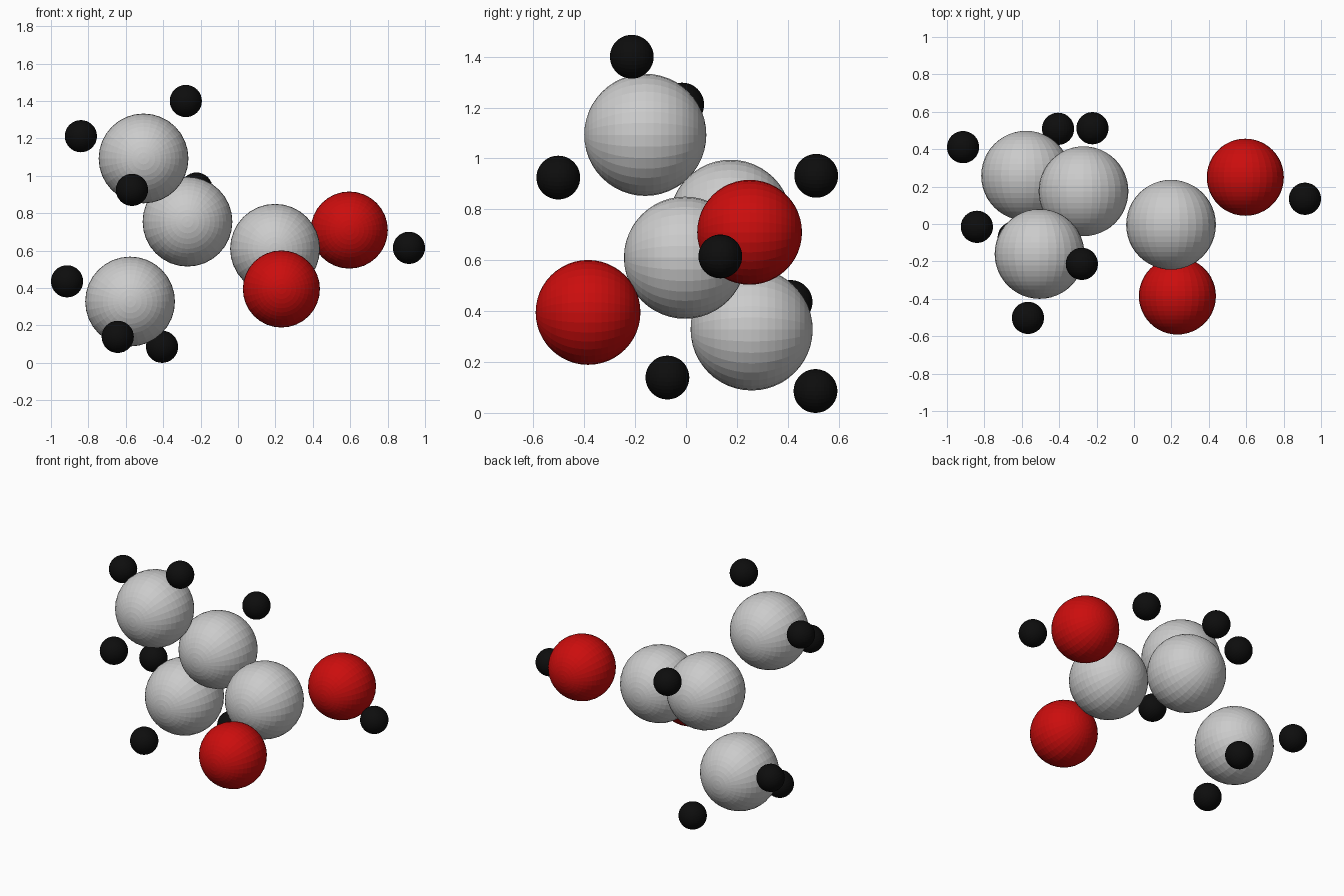
import bpy
import math

if "Cube" in bpy.data.objects:
    bpy.data.objects.remove(bpy.data.objects["Cube"])


def material(name, rgb):
    m = bpy.data.materials.new(name)
    m.diffuse_color = (*rgb, 1.0)
    m.use_nodes = True
    m.node_tree.nodes["Principled BSDF"].inputs["Base Color"].default_value = m.diffuse_color
    return m


red = material("oxygen_red", (0.6, 0.004, 0.004))
black = material("hydrogen_black", (0.004, 0.004, 0.004))


def atom(name, centre, radius, mat=None):
    # Faceted ball with its poles along y
    bpy.ops.mesh.primitive_uv_sphere_add(
        segments=32, ring_count=24, radius=radius,
        location=centre, rotation=(math.pi / 2, 0, 0))
    ob = bpy.context.object
    ob.name = name
    if mat:
        ob.data.materials.append(mat)


# Large grey carbon atoms
carbons = {
    "carbon_upper_methyl": (-0.505, -0.16, 1.093),
    "carbon_centre": (-0.27, 0.175, 0.755),
    "carbon_lower_methyl": (-0.577, 0.258, 0.328),
    "carbon_acid": (0.198, -0.004, 0.61),
}
for name, pos in carbons.items():
    atom(name, pos, 0.24)

# Red oxygen atoms
oxygens = {
    "oxygen_hydroxyl": (0.595, 0.25, 0.71),
    "oxygen_carbonyl": (0.232, -0.385, 0.395),
}
for name, pos in oxygens.items():
    atom(name, pos, 0.206, red)

# Small black hydrogen atoms
hydrogens = {
    "hydrogen_upper_top": (-0.279, -0.213, 1.4),
    "hydrogen_upper_left": (-0.84, -0.015, 1.212),
    "hydrogen_upper_front": (-0.567, -0.502, 0.925),
    "hydrogen_centre_back": (-0.222, 0.512, 0.932),
    "hydrogen_lower_left": (-0.914, 0.411, 0.436),
    "hydrogen_lower_front": (-0.643, -0.073, 0.139),
    "hydrogen_lower_back": (-0.406, 0.509, 0.086),
    "hydrogen_hydroxyl": (0.914, 0.135, 0.615),
}
for name, pos in hydrogens.items():
    atom(name, pos, 0.086, black)
